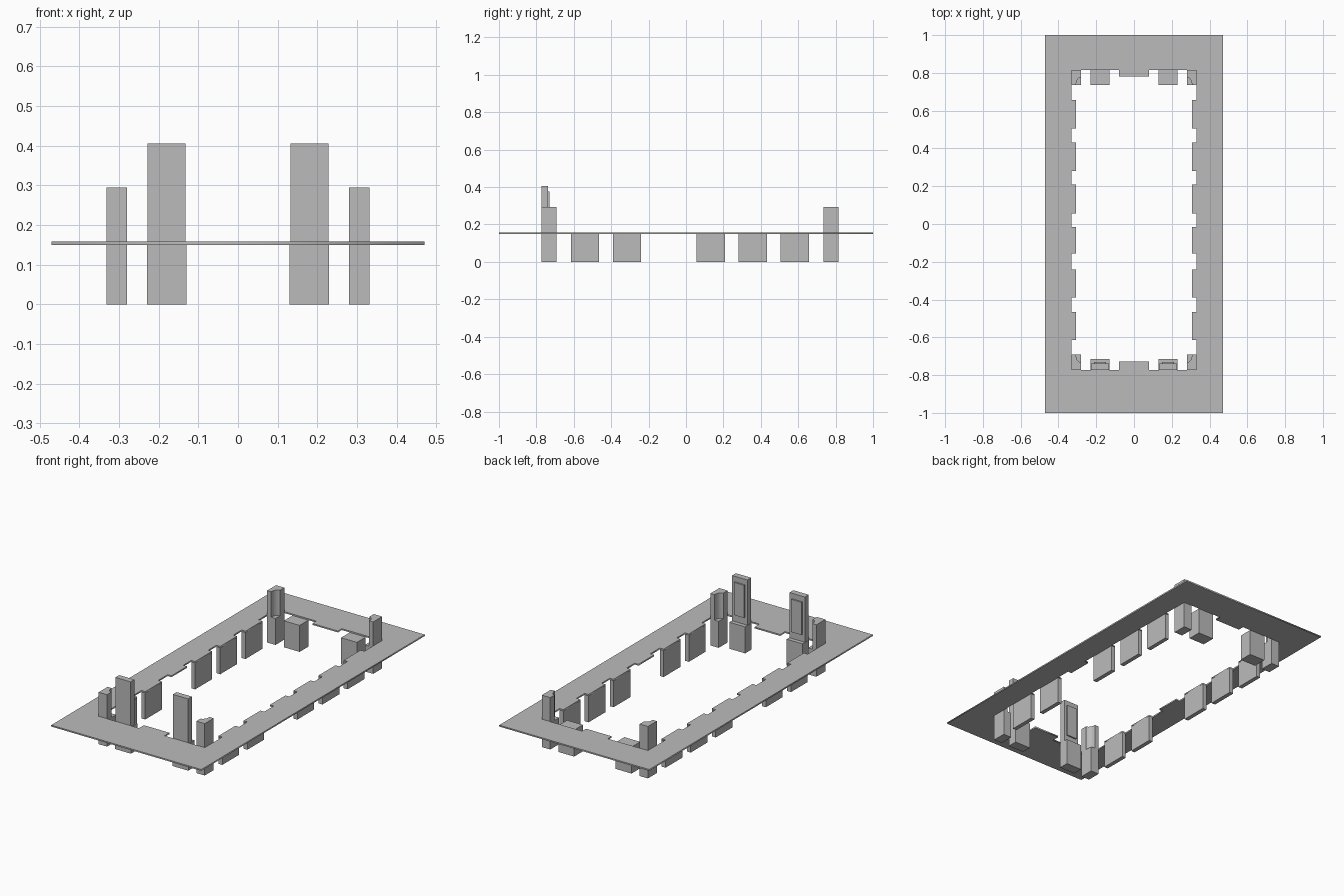
import bpy, bmesh, math

cube = bpy.data.objects.get("Cube")
if cube:
    bpy.data.objects.remove(cube, do_unlink=True)

grey = bpy.data.materials.new("plain grey")
grey.use_nodes = True
grey.diffuse_color = (0.5, 0.5, 0.5, 1)
grey.node_tree.nodes["Principled BSDF"].inputs["Base Color"].default_value = (0.5, 0.5, 0.5, 1)

Z_LOW, Z_TOP = 0.15, 0.158          # plate underside and upper side
HOLE_X, FRONT, BACK = 0.332, -0.772, 0.815
TAB_X = 0.308
TABS = [(-0.615, -0.465), (-0.39, -0.24), (-0.155, -0.015),
        (0.056, 0.208), (0.281, 0.432), (0.506, 0.657)]


def add_mesh(name, bm):
    bmesh.ops.recalc_face_normals(bm, faces=bm.faces)
    mesh = bpy.data.meshes.new(name)
    bm.to_mesh(mesh)
    bm.free()
    mesh.materials.append(grey)
    obj = bpy.data.objects.new(name, mesh)
    bpy.context.collection.objects.link(obj)
    return obj


def prism(name, outline, z0, z1):
    """Extrude a flat outline from z0 to z1."""
    bm = bmesh.new()
    face = bm.faces.new([bm.verts.new((x, y, z0)) for x, y in outline])
    ext = bmesh.ops.extrude_face_region(bm, geom=[face])
    verts = [v for v in ext["geom"] if isinstance(v, bmesh.types.BMVert)]
    bmesh.ops.translate(bm, verts=verts, vec=(0, 0, z1 - z0))
    return add_mesh(name, bm)


def box(name, x0, x1, y0, y1, z0, z1):
    return prism(name, [(x0, y0), (x1, y0), (x1, y1), (x0, y1)], z0, z1)


# Plate with a notched opening, filled from two outlines
half = [(0.08, -0.728), (0.08, FRONT), (HOLE_X, FRONT)]
for a, b in TABS:
    half += [(HOLE_X, a), (TAB_X, a), (TAB_X, b), (HOLE_X, b)]
half += [(HOLE_X, BACK), (0.08, BACK), (0.08, 0.78)]
hole = half + [(-x, y) for x, y in reversed(half)]
rim = [(-0.47, -1), (0.47, -1), (0.47, 1), (-0.47, 1)]

curve = bpy.data.curves.new("plate_outline", "CURVE")
curve.dimensions = "2D"
curve.fill_mode = "BOTH"
curve.extrude = (Z_TOP - Z_LOW) / 2
for outline in (rim, hole):
    spline = curve.splines.new("POLY")
    spline.points.add(len(outline) - 1)
    for point, (x, y) in zip(spline.points, outline):
        point.co = (x, y, 0, 1)
    spline.use_cyclic_u = True
helper = bpy.data.objects.new("plate_outline", curve)
bpy.context.collection.objects.link(helper)
bpy.context.view_layer.update()
flat = bpy.data.meshes.new_from_object(helper.evaluated_get(bpy.context.evaluated_depsgraph_get()))
bm = bmesh.new()
bm.from_mesh(flat)
bmesh.ops.remove_doubles(bm, verts=bm.verts, dist=0.0001)
bmesh.ops.translate(bm, verts=bm.verts, vec=(0, 0, (Z_LOW + Z_TOP) / 2))
bpy.data.objects.remove(helper, do_unlink=True)
bpy.data.meshes.remove(flat)
add_mesh("plate", bm)

for side, s in (("left", 1), ("right", -1)):
    # Hanging blocks along the long sides; the middle tab has none
    for i, (a, b) in enumerate(TABS):
        if i != 2:
            box(f"{side}_side_block_{i}", s * TAB_X, s * HOLE_X, a, b, 0, Z_LOW)

    # Hanging blocks at the ends
    box(f"{side}_back_block", s * 0.13, s * 0.229, 0.737, BACK, 0, Z_LOW)
    box(f"{side}_front_block", s * 0.13, s * 0.229, FRONT, -0.715, 0, Z_LOW)

    # Tall front posts with a raised panel on the inner face
    box(f"{side}_front_post", s * 0.132, s * 0.228, FRONT, -0.738, Z_LOW, 0.406)
    box(f"{side}_post_panel", s * 0.148, s * 0.212, -0.738, -0.73, 0.19, 0.375)

    # Corner posts: solid base, upper part scooped on the inner corner
    for end, y, d in (("front", FRONT, 1), ("back", BACK, -1)):
        xi, xo, yi = s * 0.28, s * HOLE_X, y + d * 0.08
        box(f"{side}_{end}_corner_base", xi, xo, y, yi, 0, Z_LOW)
        scoop = []
        for k in range(7):
            t = math.radians(15 * k)
            scoop.append((xi + s * 0.027 * math.sin(t), yi - d * 0.042 * math.cos(t)))
        prism(f"{side}_{end}_corner_post",
              scoop + [(xo, yi), (xo, y), (xi, y)], Z_LOW, 0.294)
